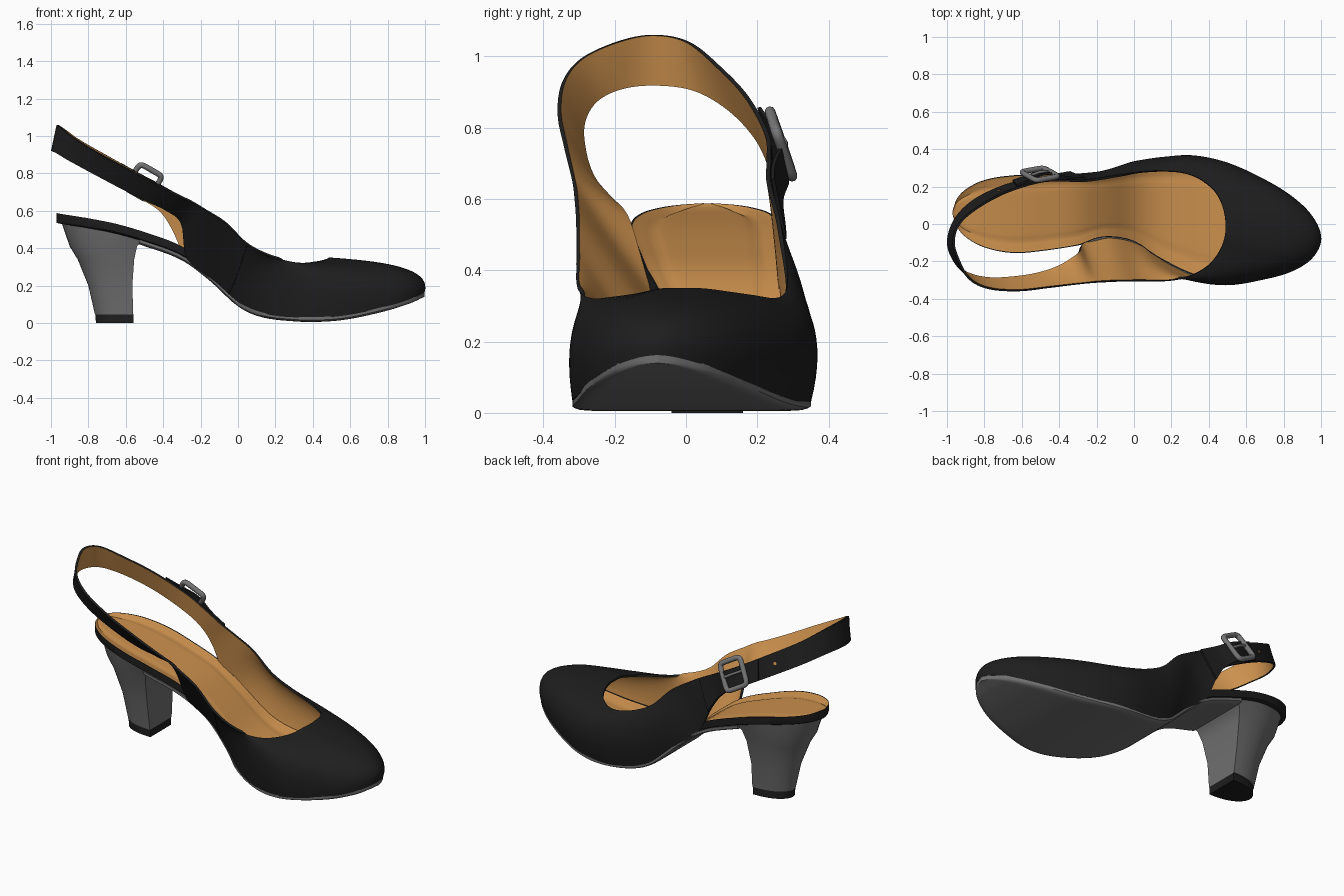
import bpy, bmesh, math
from mathutils import Vector

if "Cube" in bpy.data.objects:
    bpy.data.objects.remove(bpy.data.objects["Cube"])


def material(name, rgb, rough=0.6):
    m = bpy.data.materials.new(name)
    m.use_nodes = True
    col = (*rgb, 1.0)
    m.diffuse_color = col
    node = m.node_tree.nodes["Principled BSDF"]
    node.inputs["Base Color"].default_value = col
    node.inputs["Roughness"].default_value = rough
    return m


BLACK = material("black leather", (0.013, 0.013, 0.013))
TAN = material("tan lining", (0.6, 0.28, 0.075))
GREY = material("grey sole", (0.16, 0.16, 0.16))
METAL = material("buckle metal", (0.18, 0.18, 0.18))


def finish(ob, angle=40):
    """Apply modifiers or curve bevels, then smooth with sharp edges kept."""
    bpy.ops.object.select_all(action="DESELECT")
    ob.select_set(True)
    bpy.context.view_layer.objects.active = ob
    bpy.ops.object.convert(target="MESH")
    bpy.ops.object.shade_smooth_by_angle(angle=math.radians(angle))
    return ob


def make(name, data, mats):
    ob = bpy.data.objects.new(name, data)
    bpy.context.collection.objects.link(ob)
    for m in mats:
        data.materials.append(m)
    return ob


def loft(name, rings, mats, rule=lambda i, j: 0):
    """Skin closed rings of points and cap both ends."""
    bm = bmesh.new()
    rows = [[bm.verts.new(p) for p in r] for r in rings]
    n = len(rows[0])
    for i in range(len(rows) - 1):
        for j in range(n):
            k = (j + 1) % n
            f = bm.faces.new((rows[i][j], rows[i][k], rows[i + 1][k], rows[i + 1][j]))
            f.material_index = rule(i, j)
    bm.faces.new(rows[0])
    bm.faces.new(rows[-1])
    bmesh.ops.recalc_face_normals(bm, faces=bm.faces)
    me = bpy.data.meshes.new(name)
    bm.to_mesh(me)
    bm.free()
    return finish(make(name, me, mats))


def sheet(name, fn, ns, nt, closed, thick, mats):
    """Grid surface fn(u, v) thickened inwards; last material lines the inside."""
    rows = ns if closed else ns + 1
    verts = [fn(i / ns, j / nt) for i in range(rows) for j in range(nt + 1)]
    faces = []
    for i in range(ns):
        a, b = i * (nt + 1), ((i + 1) % rows) * (nt + 1)
        faces += [(a + j, b + j, b + j + 1, a + j + 1) for j in range(nt)]
    me = bpy.data.meshes.new(name)
    me.from_pydata(verts, [], faces)
    ob = make(name, me, mats)
    mod = ob.modifiers.new("thickness", "SOLIDIFY")
    mod.thickness = thick
    mod.offset = -1
    mod.material_offset = len(mats) - 1
    return finish(ob)


def tube(name, pts, radius, mat, cyclic):
    cu = bpy.data.curves.new(name, "CURVE")
    cu.dimensions = "3D"
    cu.bevel_depth = radius
    cu.bevel_resolution = 3
    cu.use_fill_caps = True
    sp = cu.splines.new("POLY")
    sp.points.add(len(pts) - 1)
    for q, p in zip(sp.points, pts):
        q.co = (*p, 1)
    sp.use_cyclic_u = cyclic
    return finish(make(name, cu, [mat]))


# Sole plan and profile: x, right edge y, left edge y, underside z
PLAN = [(-.97, .05, .07, .513), (-.95, -.01, .13, .509), (-.9, -.07, .185, .501),
        (-.8, -.125, .235, .485), (-.65, -.155, .26, .455), (-.5, -.145, .265, .411),
        (-.3, -.115, .27, .335), (-.15, -.085, .285, .225), (0, -.11, .315, .089),
        (.12, -.19, .335, .033), (.3, -.282, .35, .009), (.45, -.318, .327, .007),
        (.6, -.306, .271, .022), (.8, -.265, .166, .067), (.93, -.2, .06, .109),
        (.985, -.13, -.03, .135), (.997, -.08, -.08, .14)]


def sole(x):
    n = len(PLAN)
    i = max(k for k in range(n - 1) if PLAN[k][0] <= x or k == 0)
    a, b = PLAN[i], PLAN[i + 1]
    pre, post = PLAN[max(i - 1, 0)], PLAN[min(i + 2, n - 1)]
    h = b[0] - a[0]
    t = (x - a[0]) / h
    out = []
    for c in (1, 2, 3):
        m0 = h * (b[c] - pre[c]) / (b[0] - pre[0])
        m1 = h * (post[c] - a[c]) / (post[0] - a[0])
        s = t * t * (3 - 2 * t)
        out.append(a[c] * (1 - s) + b[c] * s + m0 * t * (1 - t) ** 2 - m1 * t * t * (1 - t))
    return out


def slab(name, x0, x1, low, high, inset, relief, mats, rule):
    """Board following the sole, its underside rounded up at the edges."""
    rings, n, cols = [], 72, 28
    for i in range(n + 1):
        x = x0 + (x1 - x0) * (1 - math.cos(math.pi * i / n)) / 2
        r, l, z = sole(x)
        mid, half = (r + l) / 2, max((l - r) / 2 - inset(x), 0.003)
        vs = [math.sin(math.pi * (j / cols - 0.5)) for j in range(cols + 1)]
        top = [(x, mid + half * v, z + high - relief(v) * min(1, half / .12)) for v in vs]
        bot = [(x, mid + half * v, z + low + .01 * abs(v) ** 24) for v in reversed(vs)]
        rings.append(top + bot)
    return loft(name, rings, mats, rule)


# Grey outsole; tan footbed with a black edge, except on its left inside the upper
slab("outsole", -.53, .997, 0, .026, lambda x: 0, lambda v: 0, [GREY], lambda i, j: 0)
slab("footbed", -.97, .97, .022, .075,
     lambda x: .016 * min(1, max(0, (x + .3) / .1)),
     lambda v: .012 * (1 - v ** 8) + .006 * math.exp(-((abs(v) - .72) / .07) ** 2),
     [BLACK, TAN], lambda i, j: 1 if 2 <= j <= (29 if i > 30 else 25) else 0)

# Heel: flat breast, rounded back, black top piece, crown seated under the footbed
HEEL = [(0, -.76, -.56, .1), (.045, -.762, -.56, .1), (.046, -.765, -.56, .104),
        (.2, -.8, -.565, .122), (.34, -.857, -.555, .152), (.41, -.9, -.54, .174)]
rings = []
for z, xb, xf, hw in HEEL + [(None, -.945, -.505, .194)]:
    ring = []
    for k in range(25):
        a = math.pi * (k / 24 - 0.5)
        x = xf + (xb - xf) * max(math.cos(a), 0) ** .85
        ring.append((x, .06 + hw * math.sin(a), sole(x)[2] + .034 if z is None else z))
    rings.append(ring)
heel = loft("heel", rings, [GREY, BLACK], lambda i, j: 1 if i == 0 else 0)
for f in heel.data.polygons:
    if f.center.z < .01:
        f.material_index = 1

# Lower edge of the upper: strap edge, then sole edge round the toe, then strap edge
STRAP_R = [(-1, -.09, .92), (-.972, -.19, .908), (-.905, -.262, .868), (-.78, -.295, .8),
           (-.62, -.287, .715), (-.49, -.262, .65), (-.385, -.22, .6), (-.305, -.162, .53)]
STRAP_L = [(-.35, .27, .5), (-.42, .256, .6), (-.53, .248, .67), (-.7, .208, .765),
           (-.86, .13, .85), (-.96, .03, .905)]
SIDE = [-.27, -.12, .02, .16, .32, .5, .68, .84, .95]


def edge(x, side):
    s = sole(x)
    return (x, s[side], s[2] + .022)


LOWER = [Vector(p) for p in STRAP_R + [edge(x, 0) for x in SIDE] + [edge(.997, 0)]
         + [edge(x, 1) for x in reversed(SIDE)] + STRAP_L]
# Upper edge: strap top and throat line
TOP_R = [(-.97, -.09, 1.06), (-.945, -.19, 1.042), (-.885, -.295, .993), (-.78, -.348, .925),
         (-.62, -.36, .837), (-.46, -.343, .75), (-.34, -.328, .688), (-.25, -.318, .645),
         (-.18, -.313, .605), (-.07, -.308, .535), (.04, -.307, .427), (.15, -.307, .365),
         (.25, -.295, .335), (.34, -.26, .321), (.41, -.21, .325), (.46, -.14, .335),
         (.485, -.07, .349), (.49, -.01, .35)]
TOP_L = [(.485, .05, .349), (.465, .12, .34), (.42, .19, .33), (.34, .248, .322),
         (.25, .277, .336), (.14, .285, .372), (.03, .28, .432), (-.08, .264, .542),
         (-.18, .247, .608), (-.27, .236, .66), (-.37, .238, .713), (-.5, .232, .783),
         (-.68, .177, .885), (-.83, .098, .97), (-.935, .01, 1.04)]
UPPER = [Vector(p) for p in TOP_R + TOP_L]
COUNT = len(UPPER)


def spline(pts, s):
    i = math.floor(s)
    t = s - i
    a, b, c, d = (pts[(i + k) % COUNT] for k in (-1, 0, 1, 2))
    return b + ((c - a) * t + (2 * a - 5 * b + 4 * c - d) * t ** 2
                + (3 * b - a - 3 * c + d) * t ** 3) / 2


def surf(s, t):
    """Point on the upper: s runs round the shoe, t from lower to upper edge."""
    b, u = spline(LOWER, s), spline(UPPER, s)
    tan = spline(LOWER, s + .05) - spline(LOWER, s - .05)
    out = Vector((tan.y, -tan.x, 0)).normalized()
    gap = b - u
    start = -.05 if b.y < -.05 else -.28
    w = min(1, max(0, (b.x - start) / .3))
    w = w * w * (3 - 2 * w)
    p1 = (b - gap / 3).lerp(b + out * (.043 + .012 * out.y) + Vector((0, 0, -.7 * gap.z)), w)
    p2 = (u + gap / 3).lerp(u + Vector((gap.x * .6, gap.y * .6, -.02)), w)
    q = 1 - t
    return b * q ** 3 + p1 * 3 * q * q * t + p2 * 3 * q * t * t + u * t ** 3


def frame(s, t):
    a = (surf(s + .05, t) - surf(s - .05, t)).normalized()
    b = surf(s, t + .05) - surf(s, t - .05)
    n = a.cross(b).normalized()
    return surf(s, t), a, n.cross(a), n


sheet("upper_and_sling_strap", lambda u, v: surf(u * COUNT, v), COUNT * 6, 18, True, .012,
      [BLACK, TAN])

# Side seam between vamp and quarter
tube("side_seam", [surf(9.5 + .6 * k / 12, k / 12) for k in range(13)], .002, BLACK, False)


# Strap tail lying over the left side, lifted under the buckle
def tail(u, v):
    s = 26.9 + 2.8 * u
    return surf(s, v) + frame(s, .5)[3] * (.012 + .025 * math.exp(-((s - 28.7) / .6) ** 2))


sheet("strap_tail", tail, 24, 4, False, .01, [BLACK])

# Buckle: rounded square frame and prong, leaning out at the bottom
p, a, b, n = frame(29, .5)
b = (b - n * .2).normalized()
n = a.cross(b)
centre = p + n * .034 + b * .02


def power(v):
    return math.copysign(abs(v) ** .28, v)


loop = [centre + a * .07 * power(math.cos(k * math.pi / 32))
        + b * .08 * power(math.sin(k * math.pi / 32)) for k in range(64)]
tube("buckle_frame", loop, .015, METAL, True)
tube("buckle_prong", [centre - a * .07, centre + n * .012, centre + a * .075], .008, METAL, False)

# Punched strap hole
p, a, b, n = frame(30.2, .5)
bpy.ops.mesh.primitive_cylinder_add(vertices=12, radius=.009, depth=.006, location=p)
hole = bpy.context.object
hole.name = "strap_hole"
hole.rotation_euler = n.to_track_quat("Z", "Y").to_euler()
hole.data.materials.append(TAN)
